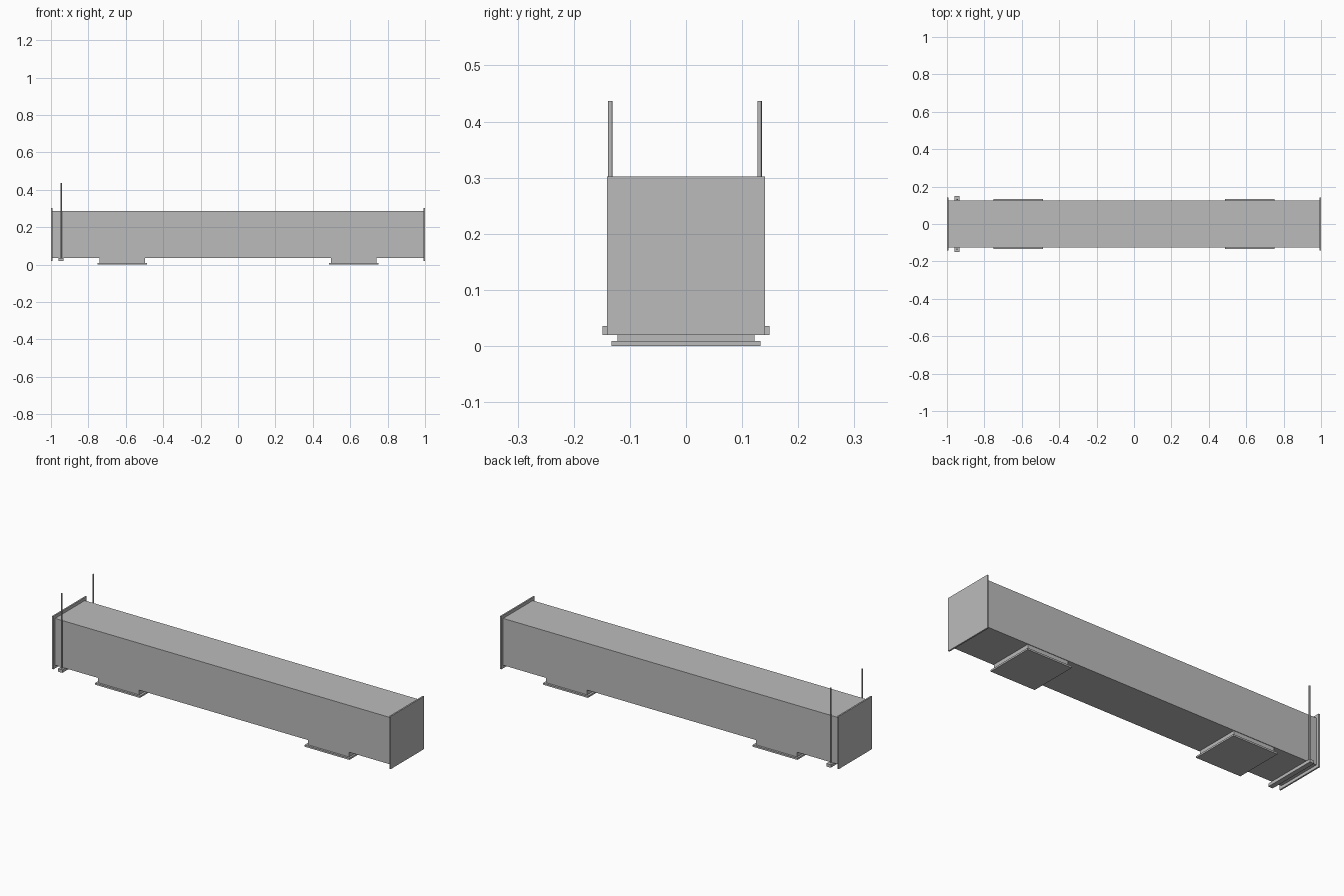
import bpy

cube = bpy.data.objects.get("Cube")
if cube:
    bpy.data.objects.remove(cube, do_unlink=True)

steel = bpy.data.materials.new("galvanised grey")
steel.use_nodes = True
GREY = (0.5, 0.5, 0.5, 1)
steel.diffuse_color = GREY
steel.node_tree.nodes["Principled BSDF"].inputs["Base Color"].default_value = GREY


def finish(name):
    ob = bpy.context.object
    ob.name = name
    ob.data.materials.append(steel)
    return ob


def box(name, x, y, z):
    """Box spanning the given (low, high) range on each axis."""
    spans = (x, y, z)
    bpy.ops.mesh.primitive_cube_add(size=1, location=[(a + b) / 2 for a, b in spans])
    ob = finish(name)
    ob.scale = [b - a for a, b in spans]
    bpy.ops.object.transform_apply(location=False, rotation=False, scale=True)
    return ob


def rod(name, x, y, bottom, top, radius):
    bpy.ops.mesh.primitive_cylinder_add(vertices=16, radius=radius, depth=top - bottom,
                                        location=(x, y, (bottom + top) / 2))
    finish(name)
    bpy.ops.object.shade_smooth_by_angle()


# Long square duct
BOTTOM, TOP = 0.036, 0.286
box("duct", (-0.992, 0.992), (-0.125, 0.125), (BOTTOM, TOP))

# End flanges and saddle supports, mirrored about the middle
for side, s in (("left", 1), ("right", -1)):
    def span(a, b):
        return tuple(sorted((s * a, s * b)))

    box(side + "_end_flange", span(0.992, 1.0), (-0.141, 0.141), (0.02, 0.302))
    box(side + "_support_block", span(0.498, 0.741), (-0.122, 0.122), (0.009, BOTTOM))
    box(side + "_support_plate", span(0.486, 0.751), (-0.133, 0.133), (0, 0.009))

# Trapeze hanger: cross bar under the duct with two rods
HANGER_X = -0.946
box("hanger_bar", (HANGER_X - 0.013, HANGER_X + 0.013), (-0.149, 0.149), (0.02, BOTTOM))
rod("front_hanger_rod", HANGER_X, -0.135, 0.02, 0.437, 0.004)
rod("back_hanger_rod", HANGER_X, 0.131, 0.02, 0.437, 0.004)
